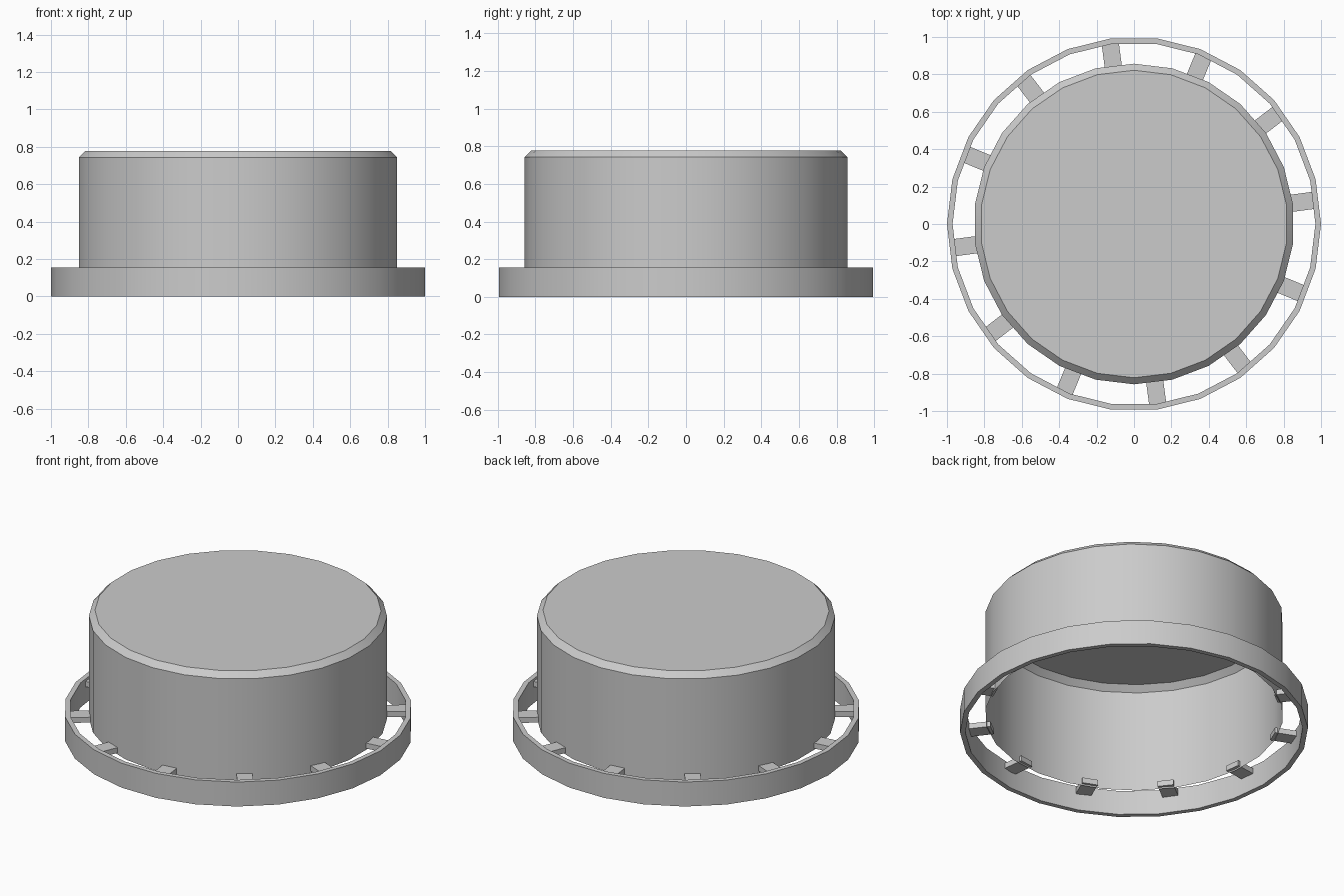
import bpy
import bmesh
from math import cos, sin, pi, radians
from mathutils import Matrix

cube = bpy.data.objects.get("Cube")
if cube:
    bpy.data.objects.remove(cube, do_unlink=True)

SIDES = 26
TABS = 12

grey = bpy.data.materials.new("grey plastic")
grey.use_nodes = True
colour = (0.6, 0.6, 0.6, 1)
grey.diffuse_color = colour
grey.node_tree.nodes["Principled BSDF"].inputs["Base Color"].default_value = colour


def finish(name, bm):
    mesh = bpy.data.meshes.new(name)
    bm.to_mesh(mesh)
    bm.free()
    mesh.materials.append(grey)
    obj = bpy.data.objects.new(name, mesh)
    bpy.context.collection.objects.link(obj)
    bpy.ops.object.select_all(action="DESELECT")
    obj.select_set(True)
    bpy.context.view_layer.objects.active = obj
    bpy.ops.object.shade_smooth_by_angle(angle=radians(30))
    return obj


def lathe(bm, profile, start, closed=False):
    """Sweep (radius, height) points around z; returns the rings of vertices."""
    angles = [start + 2 * pi * i / SIDES for i in range(SIDES)]
    rings = [[bm.verts.new((r * cos(a), r * sin(a), z)) for a in angles]
             for r, z in profile]
    pairs = list(zip(rings, rings[1:]))
    if closed:
        pairs.append((rings[-1], rings[0]))
    for low, high in pairs:
        for i in range(SIDES):
            j = (i + 1) % SIDES
            bm.faces.new((low[i], low[j], high[j], high[i]))
    return rings


# Hollow thin cap with a chamfered rim
bm = bmesh.new()
rings = lathe(bm, [(0.857, 0.095), (0.857, 0.742), (0.822, 0.777)], pi / 2)
bm.faces.new(rings[-1])
finish("cap_shell", bm)

# Security ring around the foot
bm = bmesh.new()
lathe(bm, [(1, 0), (1, 0.155), (0.97, 0.155), (0.97, 0)], 0, closed=True)
finish("outer_ring", bm)

# Small bridges between the cap and the ring
bm = bmesh.new()
for i in range(TABS):
    place = (Matrix.Rotation(radians(7.5) + 2 * pi * i / TABS, 4, "Z")
             @ Matrix.Translation((0.903, 0, 0.122))
             @ Matrix.Diagonal((0.135, 0.092, 0.034, 1)))
    bmesh.ops.create_cube(bm, size=1, matrix=place)
finish("bridge_tabs", bm)
